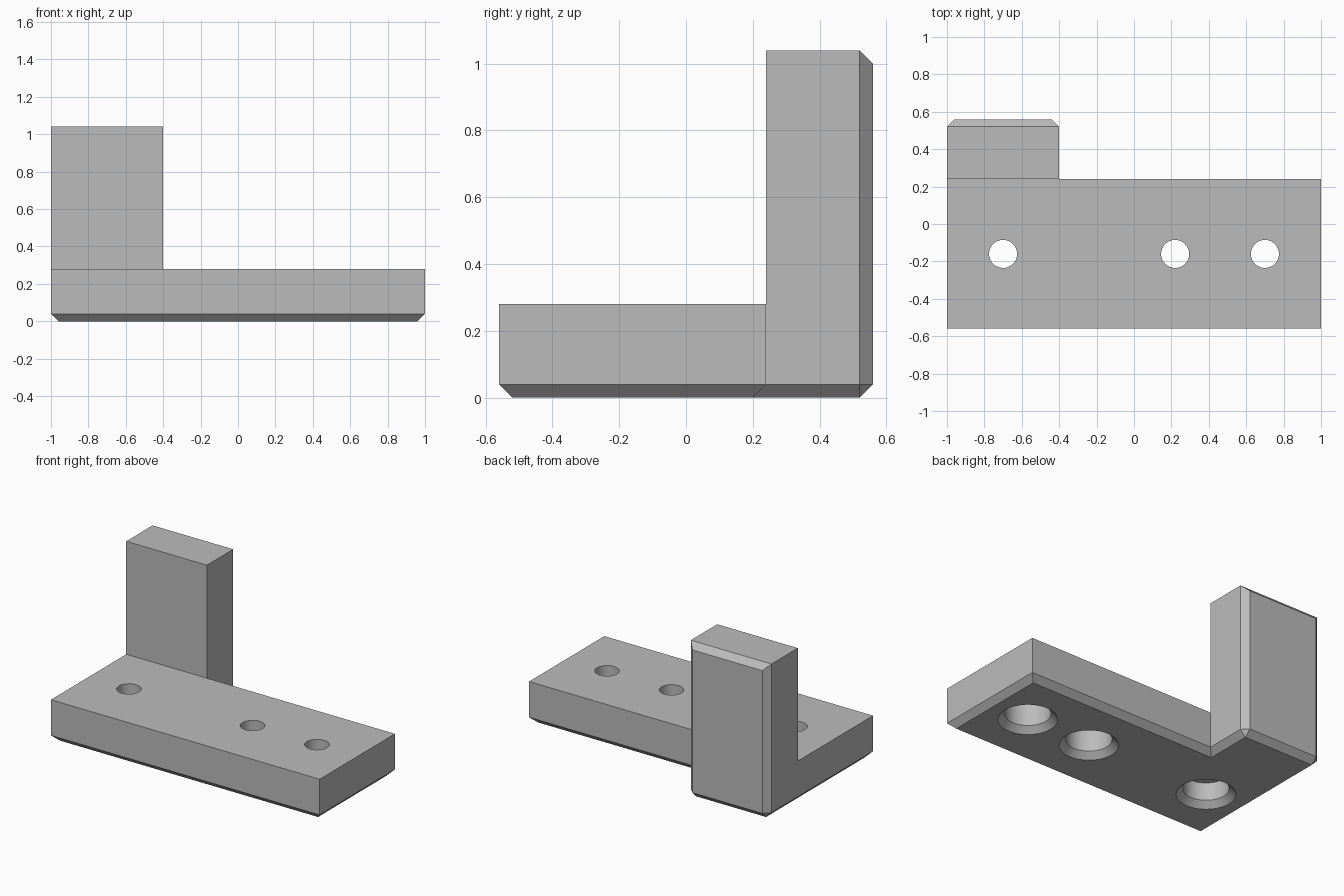
import bpy
import bmesh
from math import pi
from mathutils import Vector

cube = bpy.data.objects.get("Cube")
if cube:
    bpy.data.objects.remove(cube, do_unlink=True)

CHAMFER = 0.04
PLATE_TOP, UPRIGHT_TOP = 0.28, 1.04
FRONT, STEP, BACK = -0.56, 0.24, 0.56
RIGHT, INNER, LEFT = -1.0, -0.4, 1.0
HOLE_Y = (FRONT + STEP) / 2

grey = bpy.data.materials.new("light grey")
grey.use_nodes = True
grey.diffuse_color = (0.5, 0.5, 0.5, 1)
grey.node_tree.nodes["Principled BSDF"].inputs["Base Color"].default_value = (0.5, 0.5, 0.5, 1)


def make_object(name, bm):
    bmesh.ops.recalc_face_normals(bm, faces=bm.faces)
    mesh = bpy.data.meshes.new(name)
    bm.to_mesh(mesh)
    bm.free()
    mesh.materials.append(grey)
    obj = bpy.data.objects.new(name, mesh)
    bpy.context.collection.objects.link(obj)
    return obj


def raise_faces(bm, faces, height):
    result = bmesh.ops.extrude_face_region(bm, geom=faces)["geom"]
    verts = [g for g in result if isinstance(g, bmesh.types.BMVert)]
    bmesh.ops.translate(bm, verts=verts, vec=(0, 0, height))
    return [g for g in result if isinstance(g, bmesh.types.BMFace)]


# Base plate and upright block as one solid
bm = bmesh.new()
a, b, c, d, e, f, g = [bm.verts.new((x, y, 0)) for x, y in (
    (RIGHT, FRONT), (LEFT, FRONT), (LEFT, STEP), (INNER, STEP),
    (RIGHT, STEP), (INNER, BACK), (RIGHT, BACK))]
footprint = [bm.faces.new((a, b, c, d, e)), bm.faces.new((e, d, f, g))]
tops = raise_faces(bm, footprint, PLATE_TOP)
upright = [t for t in tops if t.calc_center_median().y > STEP]
raise_faces(bm, upright, UPRIGHT_TOP - PLATE_TOP)
bmesh.ops.recalc_face_normals(bm, faces=bm.faces)
bmesh.ops.dissolve_limit(bm, angle_limit=0.01, verts=bm.verts, edges=bm.edges)

# Chamfer around the underside and around the upright's back
edges = [ed for ed in bm.edges
         if all(v.co.z < 0.001 for v in ed.verts)
         or all(v.co.y > BACK - 0.001 for v in ed.verts)]
bmesh.ops.bevel(bm, geom=edges, offset=CHAMFER, offset_type='OFFSET',
                segments=1, profile=0.5, affect='EDGES', clamp_overlap=False)
bracket = make_object("angle_bracket", bm)


# Stepped screw holes: chamfered mouth, wide bore, narrow through hole
def hole_cutter(name, x, depth):
    narrow, wide, below = 0.075, 0.14, 0.02
    profile = [(0, -below), (wide + CHAMFER + below, -below), (wide, CHAMFER),
               (wide, depth), (narrow, depth), (narrow, 0.4), (0, 0.4)]
    bm = bmesh.new()
    pts = [bm.verts.new((x + r, HOLE_Y, z)) for r, z in profile]
    lines = [bm.edges.new(pair) for pair in zip(pts, pts[1:])]
    bmesh.ops.spin(bm, geom=pts + lines, cent=Vector((x, HOLE_Y, 0)),
                   axis=(0, 0, 1), angle=2 * pi, steps=48)
    bmesh.ops.remove_doubles(bm, verts=bm.verts, dist=0.0005)
    return make_object(name, bm)


holes = [("right_hole", -0.7, 0.16), ("middle_hole", 0.22, 0.2), ("left_hole", 0.7, 0.2)]
cutters = []
for name, x, depth in holes:
    cutter = hole_cutter(name + "_cutter", x, depth)
    cutter.hide_render = True
    cutters.append(cutter)
    mod = bracket.modifiers.new(name, 'BOOLEAN')
    mod.operation = 'DIFFERENCE'
    mod.solver = 'EXACT'
    mod.object = cutter

# Apply the cuts and smooth the bores
bpy.ops.object.select_all(action='DESELECT')
bracket.select_set(True)
bpy.context.view_layer.objects.active = bracket
for name, x, depth in holes:
    bpy.ops.object.modifier_apply(modifier=name)
for cutter in cutters:
    bpy.data.objects.remove(cutter, do_unlink=True)
bpy.ops.object.shade_smooth_by_angle(angle=pi / 9)
